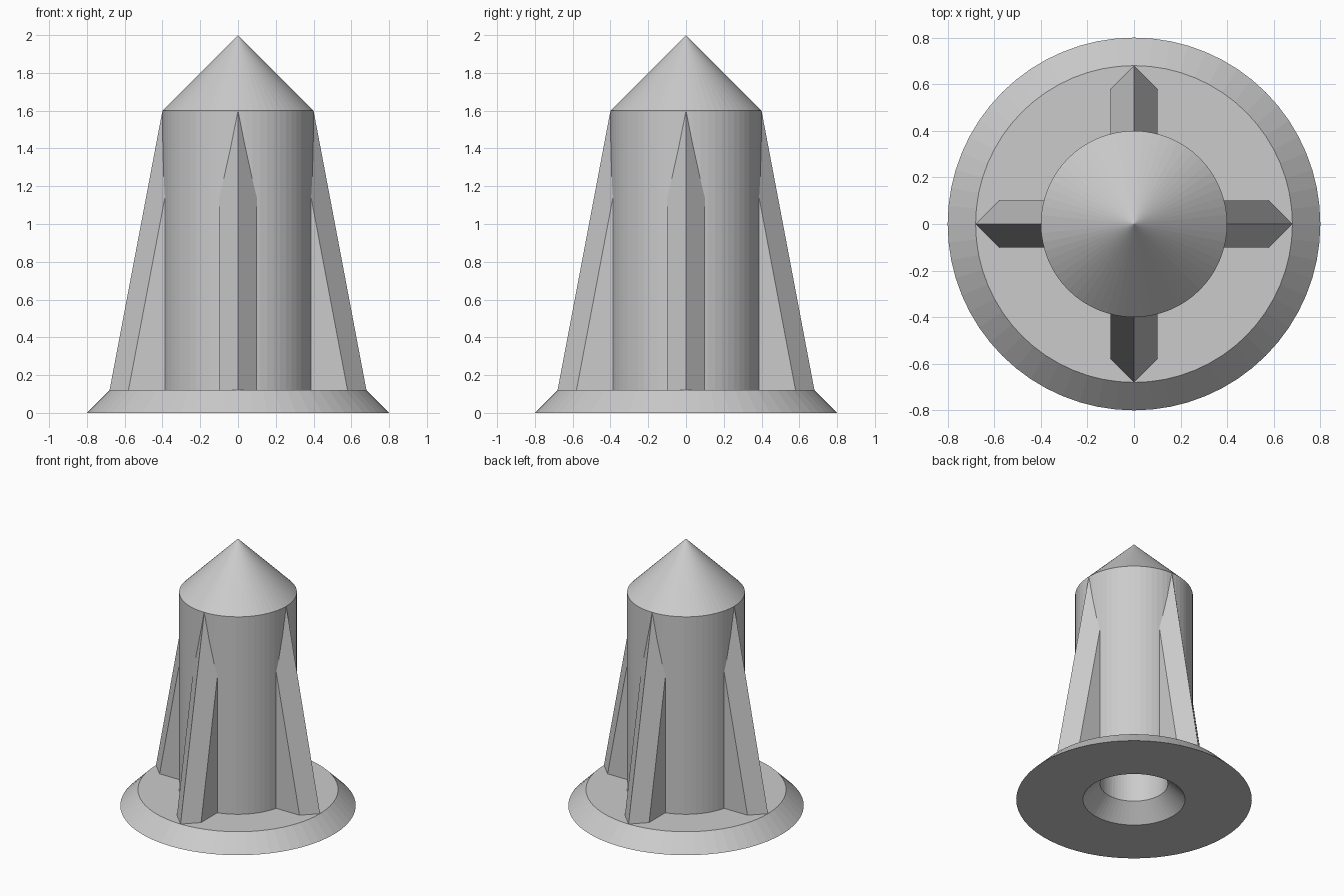
import bpy
import bmesh
import math

cube = bpy.data.objects.get("Cube")
if cube:
    bpy.data.objects.remove(cube, do_unlink=True)

grey = bpy.data.materials.new("light grey")
grey.use_nodes = True
colour = (0.6, 0.6, 0.6, 1)
grey.diffuse_color = colour
grey.node_tree.nodes["Principled BSDF"].inputs["Base Color"].default_value = colour

SEGMENTS = 64
BASE_TOP = 0.12
SHOULDER = 1.6
BODY_RADIUS = 0.4


def add_object(name, bm):
    bmesh.ops.recalc_face_normals(bm, faces=bm.faces[:])
    mesh = bpy.data.meshes.new(name)
    bm.to_mesh(mesh)
    bm.free()
    mesh.materials.append(grey)
    obj = bpy.data.objects.new(name, mesh)
    bpy.context.collection.objects.link(obj)
    return obj


def lathe(name, profile):
    """Spin a (radius, z) profile around the upright axis."""
    bm = bmesh.new()
    verts = [bm.verts.new((r, 0, z)) for r, z in profile]
    edges = [bm.edges.new(pair) for pair in zip(verts, verts[1:])]
    bmesh.ops.spin(bm, geom=verts + edges, cent=(0, 0, 0), axis=(0, 0, 1),
                   angle=math.tau, steps=SEGMENTS, use_duplicate=False)
    bmesh.ops.remove_doubles(bm, verts=bm.verts[:], dist=0.0005)
    return add_object(name, bm)


# Hollow body: pointed cap, straight wall, flared foot, chamfered bore
lathe("hollow_body", [
    (0, 2), (BODY_RADIUS, SHOULDER), (BODY_RADIUS, BASE_TOP),
    (0.68, BASE_TOP), (0.8, 0), (0.347, 0), (0.23, BASE_TOP),
    (0.23, SHOULDER), (0, SHOULDER + 0.23)])


def fin(name, angle):
    """Wedge-nosed buttress whose outer end leans in to the shoulder."""
    bm = bmesh.new()
    rings = []
    for z, nose in ((BASE_TOP, 0.68), (SHOULDER, BODY_RADIUS)):
        outline = [(0.27, -0.1), (nose - 0.1, -0.1), (nose, 0),
                   (nose - 0.1, 0.1), (0.27, 0.1)]
        rings.append([bm.verts.new((x, y, z)) for x, y in outline])
    low, high = rings
    bm.faces.new(low)
    bm.faces.new(high)
    for i in range(len(low)):
        j = (i + 1) % len(low)
        bm.faces.new((low[i], low[j], high[j], high[i]))
    obj = add_object(name, bm)
    obj.rotation_euler.z = angle


# Four fins around the body
for i, side in enumerate(("left", "back", "right", "front")):
    fin(side + "_fin", i * math.pi / 2)
